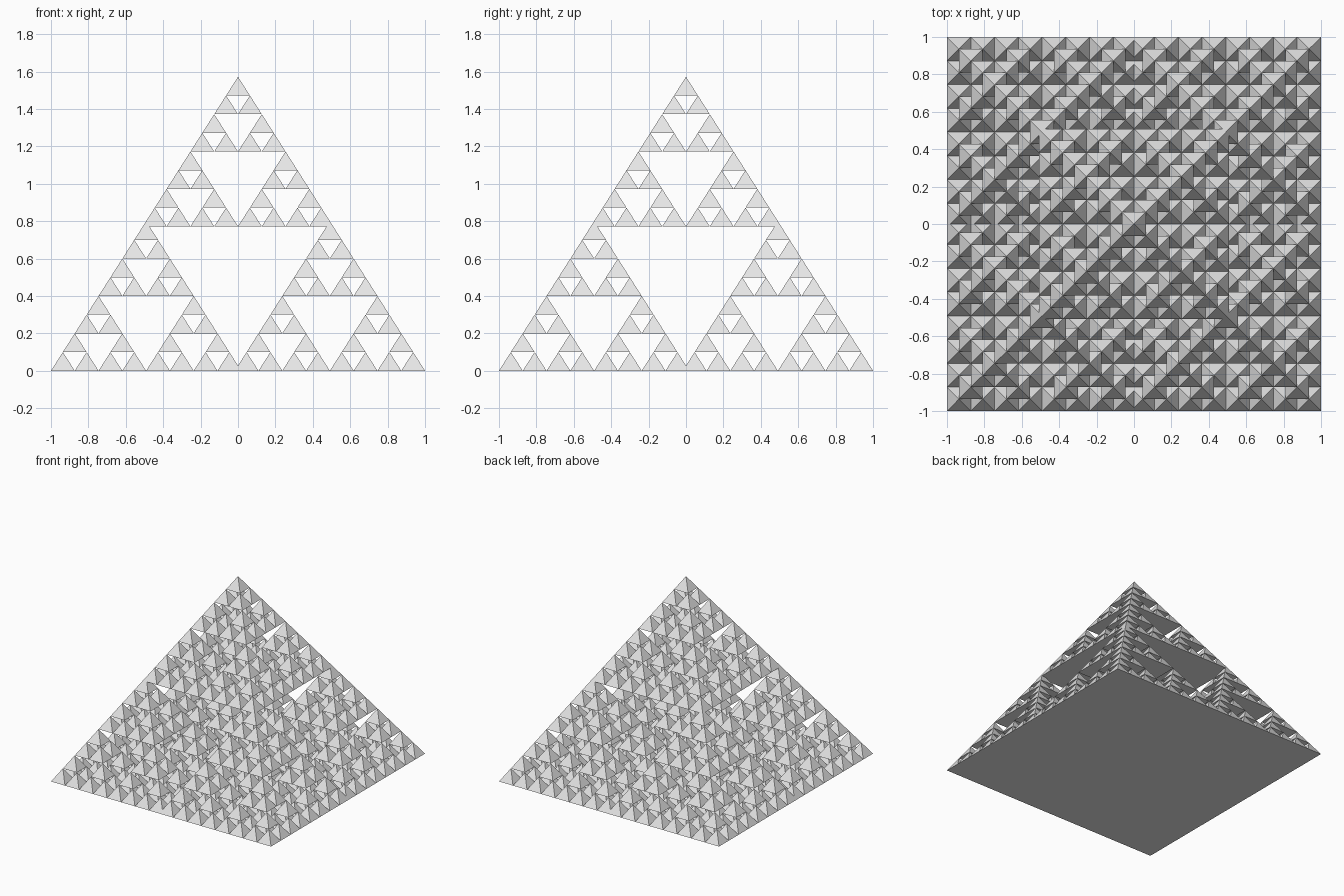
import bpy
import bmesh
from mathutils import Vector

cube = bpy.data.objects.get("Cube")
if cube:
    bpy.data.objects.remove(cube, do_unlink=True)

SLOPE = 1.572          # height of a pyramid divided by half its base
LEAF = 0.0636          # half base of the smallest pyramid
LEVELS = 4
CORNERS = [(-1, -1), (1, -1), (1, 1), (-1, 1)]

# One flat grey
grey = bpy.data.materials.new("light_grey")
grey.use_nodes = True
grey.diffuse_color = (0.8, 0.8, 0.8, 1)
grey.node_tree.nodes["Principled BSDF"].inputs["Base Color"].default_value = (0.8, 0.8, 0.8, 1)


def small_pyramid(bm, base):
    """Closed square pyramid standing on the point base."""
    ring = [bm.verts.new(base + LEAF * Vector((x, y, 0))) for x, y in CORNERS]
    apex = bm.verts.new(base + Vector((0, 0, LEAF * SLOPE)))
    bm.faces.new(ring[::-1])
    for i in range(4):
        bm.faces.new((ring[i], ring[(i + 1) % 4], apex))


def cluster(bm, base, level):
    """Four pyramids at the corners and one on top, repeated at every level."""
    if level == 0:
        small_pyramid(bm, base)
        return
    half = LEAF * 2 ** (level - 1)
    # The largest step overlaps a little, so that the whole is 2 wide
    step = 1 - half if level == LEVELS else half
    for x, y in CORNERS:
        cluster(bm, base + step * Vector((x, y, 0)), level - 1)
    cluster(bm, base + Vector((0, 0, step * SLOPE)), level - 1)


# Whole fractal pyramid
bm = bmesh.new()
cluster(bm, Vector((0, 0, 0)), LEVELS)
mesh = bpy.data.meshes.new("fractal_pyramid")
bm.to_mesh(mesh)
bm.free()
mesh.materials.append(grey)
bpy.context.collection.objects.link(bpy.data.objects.new("fractal_pyramid", mesh))
